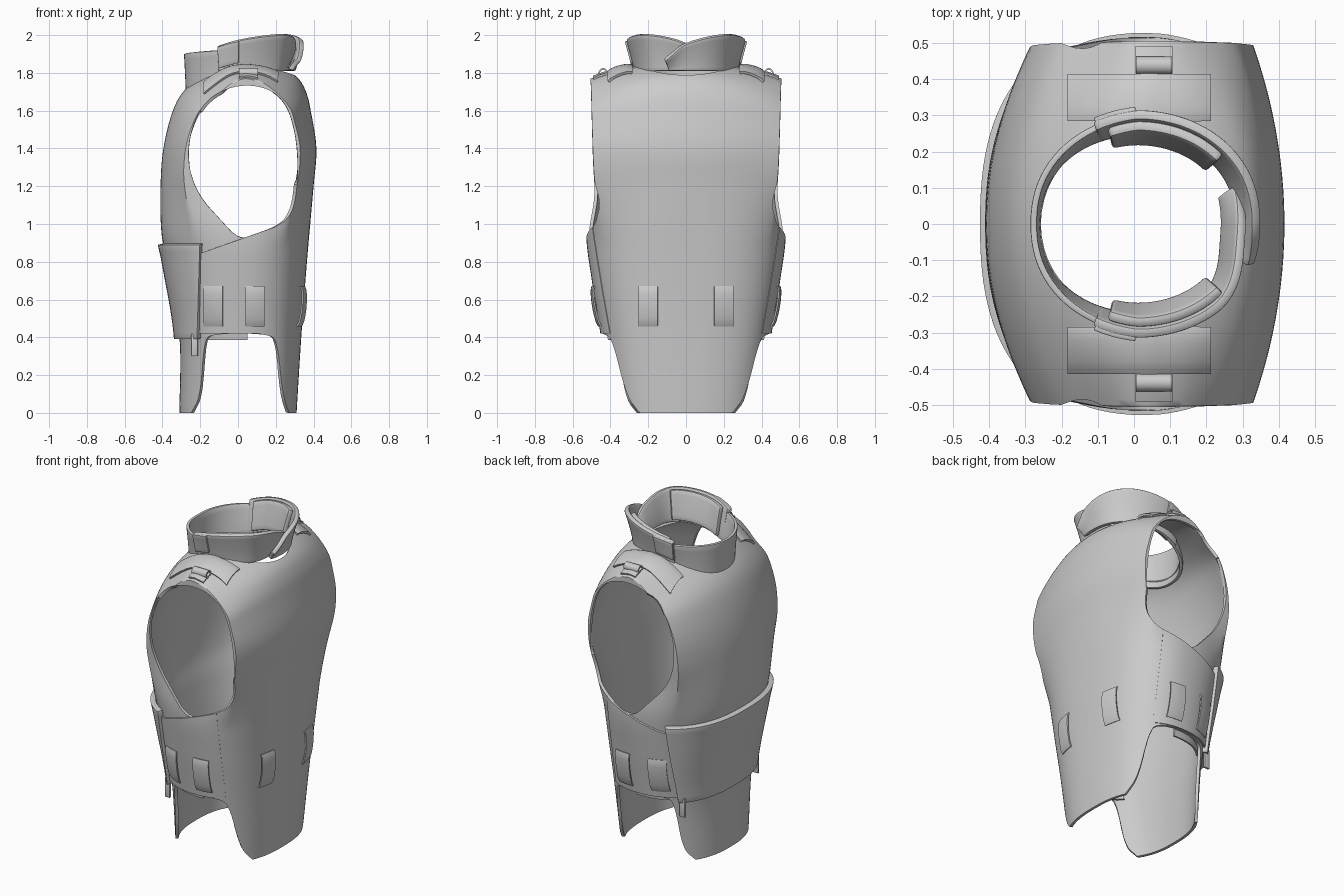
import bpy, bmesh, math
from mathutils import Vector
from mathutils.bvhtree import BVHTree

if "Cube" in bpy.data.objects:
    bpy.data.objects.remove(bpy.data.objects["Cube"])

X0 = 0.04
FRONT = [(0, .31), (.4, .335), (.8, .365), (1.2, .40), (1.4, .415), (1.6, .385), (1.7, .36),
         (1.78, .31), (1.83, .22), (1.852, .13), (1.86, X0)]
BACK = [(0, -.31), (.4, -.31), (.8, -.375), (.95, -.405), (1.2, -.41), (1.4, -.395), (1.6, -.345),
        (1.7, -.29), (1.78, -.20), (1.83, -.11), (1.852, -.04), (1.86, X0)]
WIDTH = [(0, .38), (.42, .44), (.7, .485), (.95, .515), (1.2, .49), (1.4, .495), (1.86, .505)]
CURVE = [(0, .23), (1.4, .23), (1.6, .25), (1.7, .28), (1.8, .40), (1.86, .45)]


def spline(keys, z):
    """Smooth curve through (position, value) keys."""
    n = len(keys)
    z = min(max(z, keys[0][0]), keys[-1][0])
    i = next(i for i in range(n - 1) if z <= keys[i + 1][0])
    def tangent(j):
        p, q = keys[max(j - 1, 0)], keys[min(j + 1, n - 1)]
        return (q[1] - p[1]) / (q[0] - p[0])
    (a, va), (b, vb) = keys[i], keys[i + 1]
    h = b - a
    t = (z - a) / h
    return ((2*t**3 - 3*t*t + 1) * va + (t**3 - 2*t*t + t) * h * tangent(i)
            + (3*t*t - 2*t**3) * vb + (t**3 - t*t) * h * tangent(i + 1))


def step(lo, hi, v):
    t = min(max((v - lo) / (hi - lo), 0), 1)
    return t * t * (3 - 2 * t)


def section(z, ang, off=0):
    """Point on the torso: rounded at the waist, two curved plates at the chest."""
    c, s = math.cos(ang), math.sin(ang)
    a = abs(spline(FRONT if c > 0 else BACK, z) - X0) + off
    b = spline(WIDTH, z) + off
    k = spline(CURVE, z) + (0 if c > 0 else .04)
    if abs(s) <= .85:
        px, py = 1 - k * (s / .85) ** 2, abs(s) / .85
    else:
        px, py = (1 - k) * abs(c) / .527, 1
    w = step(.85, 1.3, z)
    x = a * (abs(c) ** .8 * (1 - w) + px * w)
    y = abs(s) ** .8 * (1 - w) + py * w
    drop = .09 * step(1.3, 1.8, z) * y * y
    return Vector((X0 + math.copysign(x, c), math.copysign(y * b, s), z - drop))


def finish(bm, name, thick=0, offset=-1, bevel=0):
    me = bpy.data.meshes.new(name)
    bm.to_mesh(me)
    bm.free()
    ob = bpy.data.objects.new(name, me)
    bpy.context.collection.objects.link(ob)
    if thick:
        m = ob.modifiers.new("thickness", 'SOLIDIFY')
        m.thickness, m.offset = thick, offset
    if bevel:
        m = ob.modifiers.new("bevel", 'BEVEL')
        m.width, m.segments, m.limit_method = bevel, 2, 'ANGLE'
    bpy.ops.object.select_all(action='DESELECT')
    ob.select_set(True)
    bpy.context.view_layer.objects.active = ob
    bpy.ops.object.convert(target='MESH')
    bpy.ops.object.shade_smooth_by_angle(angle=math.radians(40))


def grid(rows, closed=False, flip=False):
    bm = bmesh.new()
    vs = [[bm.verts.new(p) for p in r] for r in rows]
    n = len(rows[0])
    for lo, hi in zip(vs, vs[1:]):
        for i in range(n if closed else n - 1):
            j = (i + 1) % n
            f = [lo[i], lo[j], hi[j], hi[i]]
            bm.faces.new(f[::-1] if flip else f)
    return bm


def trim(bm, inside):
    """Cut away the part of a sheet where inside(point) is true."""
    state, seam = {v: inside(v.co) for v in bm.verts}, set()
    for e in [e for e in bm.edges if state[e.verts[0]] != state[e.verts[1]]]:
        v = e.verts[0]
        a, b, lo, hi = v.co.copy(), e.verts[1].co.copy(), 0, 1
        for _ in range(10):
            mid = (lo + hi) / 2
            lo, hi = (mid, hi) if inside(a.lerp(b, mid)) == state[v] else (lo, mid)
        nv = bmesh.utils.edge_split(e, v, .5)[1]
        nv.co = a.lerp(b, min(max(lo, .01), .99))
        seam.add(nv)
    for f in bm.faces[:]:
        cut = [v for v in f.verts if v in seam]
        if len(cut) == 2:
            bmesh.utils.face_split(f, cut[0], cut[1])
    dead = [f for f in bm.faces if any(v not in seam and state[v] for v in f.verts)]
    bmesh.ops.delete(bm, geom=dead, context='FACES')


def rounded(pts):
    for _ in range(3):
        pts = [tuple(p[k] * w + q[k] * (1 - w) for k in (0, 1))
               for p, q in zip(pts, pts[1:] + pts[:1]) for w in (.75, .25)]
    return pts


def in_outline(pts):
    def test(co):
        hit = False
        for (x1, z1), (x2, z2) in zip(pts, pts[1:] + pts[:1]):
            if (z1 > co.z) != (z2 > co.z) and co.x < x1 + (co.z - z1) * (x2 - x1) / (z2 - z1):
                hit = not hit
        return hit
    return test


def span(a, b, n):
    return [a + (b - a) * i / n for i in range(n + 1)]


def shell(zs, off=lambda x: 0, planes=()):
    angs = [math.tau * i / 112 for i in range(112)]
    bm = grid([[section(z, a, off(section(z, a).x)) for a in angs] for z in zs], closed=True)
    bmesh.ops.remove_doubles(bm, verts=bm.verts, dist=.0005)
    for co, no in planes:
        bmesh.ops.bisect_plane(bm, geom=bm.verts[:] + bm.edges[:] + bm.faces[:],
                               plane_co=co, plane_no=no, clear_outer=True)
    return bm


# Main vest body with armholes, hem notches and neck opening
hole = [(.02, .90), (-.10, 1.03), (-.20, 1.14), (-.255, 1.27), (-.265, 1.4), (-.24, 1.52), (-.19, 1.63),
        (-.09, 1.71), (.05, 1.74), (.18, 1.71), (.26, 1.63), (.305, 1.48), (.32, 1.3), (.305, 1.12),
        (.27, 1.03), (.2, .985)]
notch = [(-.29, -.1), (-.25, 0), (-.2, .08), (-.18, .37), (-.15, .42), (.17, .42), (.21, .37),
         (.235, .1), (.27, 0), (.31, -.1)]
body = shell(span(0, 1.65, 55) + span(1.67, 1.83, 8) + [1.842, 1.852, 1.857, 1.86])
trim(body, in_outline(rounded(hole)))
trim(body, in_outline(rounded(notch)))
trim(body, lambda p: p.z > 1.5 and ((p.x - .015) / .285) ** 2 + (p.y / .268) ** 2 < 1)
tree = BVHTree.FromBMesh(body)
finish(body, "vest_body", .018)

# Wrapped side panels, inner flaps and back belt
finish(shell(span(.42, 1.05, 18), lambda x: .003 + .011 * (1 - step(0, .22, x)),
             [((-.21, 0, 0), (-1, 0, 0)), ((.2, 0, 0), (1, 0, 0)), ((0, 0, .915), (-.35, 0, 1))]), "side_panels", .012)
finish(shell(span(.385, .9, 12), lambda x: -.022,
             [((-.2, 0, 0), (-1, 0, 0)), ((.05, 0, 0), (1, 0, 0))]), "inner_side_flaps", .012)
finish(shell(span(.39, .89, 14), lambda x: .03, [((-.21, 0, .64), (1, 0, -.03))]), "back_belt", .03, bevel=.006)


def patch(name, us, vs, origin, ray, lift, bulge, thick):
    """Strip of cloth laid on the body by casting rays at it."""
    ray, rows = Vector(ray), []
    for j, v in enumerate(vs):
        hits = [tree.ray_cast(Vector(origin(u, v)), ray)[0] for u in us]
        if None not in hits:
            h = lift + bulge * max(math.sin(math.pi * j / (len(vs) - 1)), 0) ** .5
            rows.append([p - ray * h for p in hits])
    if len(rows) > 1:
        finish(grid(rows), name, thick, 0)


# Webbing loops round the waist
for s in (-1, 1):
    patch("front_loop", span(.2 * s - .05, .2 * s + .05, 4), span(.46, .67, 10),
          lambda u, v: (1, u, v), (-1, 0, 0), .004, .016, .008)
    for x in (-.13, .09):
        patch("side_loop", span(x - .05, x + .05, 4), span(.46, .67, 10),
              lambda u, v: (u, s, v), (0, -s, 0), .016, .014, .008)

# Shoulder pads, straps and buckles
for s in (-1, 1):
    patch("shoulder_pad", span(-.18, .21, 20), [s * y for y in span(.285, .41, 8)],
          lambda u, v: (u, v, 2), (0, 0, -1), .006, .012, .014)
    patch("shoulder_strap", span(.005, .105, 5), [s * y for y in span(.40, .49, 5)],
          lambda u, v: (u, v, 2), (0, 0, -1), .006, .002, .01)
    ring = [[(x, s * .438 + .021 * math.cos(a), 1.8 + .021 * math.sin(a))
             for a in span(0, math.tau, 20)[:-1]] for x in (.005, .105)]
    finish(grid(ring, closed=True), "shoulder_buckle", .008, 0)

# Stand collar: low back band and two flared, overlapping wings
WING_TOP = [(-20, 1.85), (-10, 1.90), (0, 1.95), (20, 1.985), (45, 2.0), (70, 1.99), (95, 1.965), (120, 1.925)]


def collar_point(deg, t, top, grow):
    c, s = math.cos(math.radians(deg)), math.sin(math.radians(deg))
    low = 1.775 + .07 * c - .035 * c * c
    flare = (.045 if c > 0 else .045 + .035 * c) * t ** 1.3
    return (.01 + (.29 + flare + grow) * c, (.265 + flare + grow) * math.copysign(abs(s) ** .9, s), low + (top - low) * t)


def wing_part(name, s, a, b, n, ts, grow, thick, bevel):
    rows = [[collar_point(s * d, t, spline(WING_TOP, d), grow(d)) for d in span(a, b, n)] for t in ts]
    finish(grid(rows, flip=s < 0), name, thick, -1, bevel)


finish(grid([[collar_point(d, t, 1.9 + .02 * abs(d - 180) / 80, -.004) for d in span(100, 260, 36)]
             for t in span(0, 1, 6)]), "collar_back", .018, bevel=.004)
for s in (1, -1):
    wing_part("collar_wing", s, -18, 112, 40, span(0, 1, 8),
              lambda d: .006 - (.04 * (1 - step(5, 50, d)) if s < 0 else 0), .028, .008)
    wing_part("collar_pad", s, 40, 106, 20, span(.1, .97, 6), lambda d: -.022, .03, .01)
    wing_part("collar_tab", s, 91, 111, 6, span(.4, .98, 5), lambda d: .016, .014, .003)

# Small pull tabs under the belt
for s in (-1, 1):
    bm = bmesh.new()
    bmesh.ops.create_cube(bm, size=1)
    bmesh.ops.scale(bm, vec=(.035, .014, .12), verts=bm.verts)
    bmesh.ops.translate(bm, vec=(-.23, s * .36, .36), verts=bm.verts)
    finish(bm, "pull_tab", bevel=.003)
